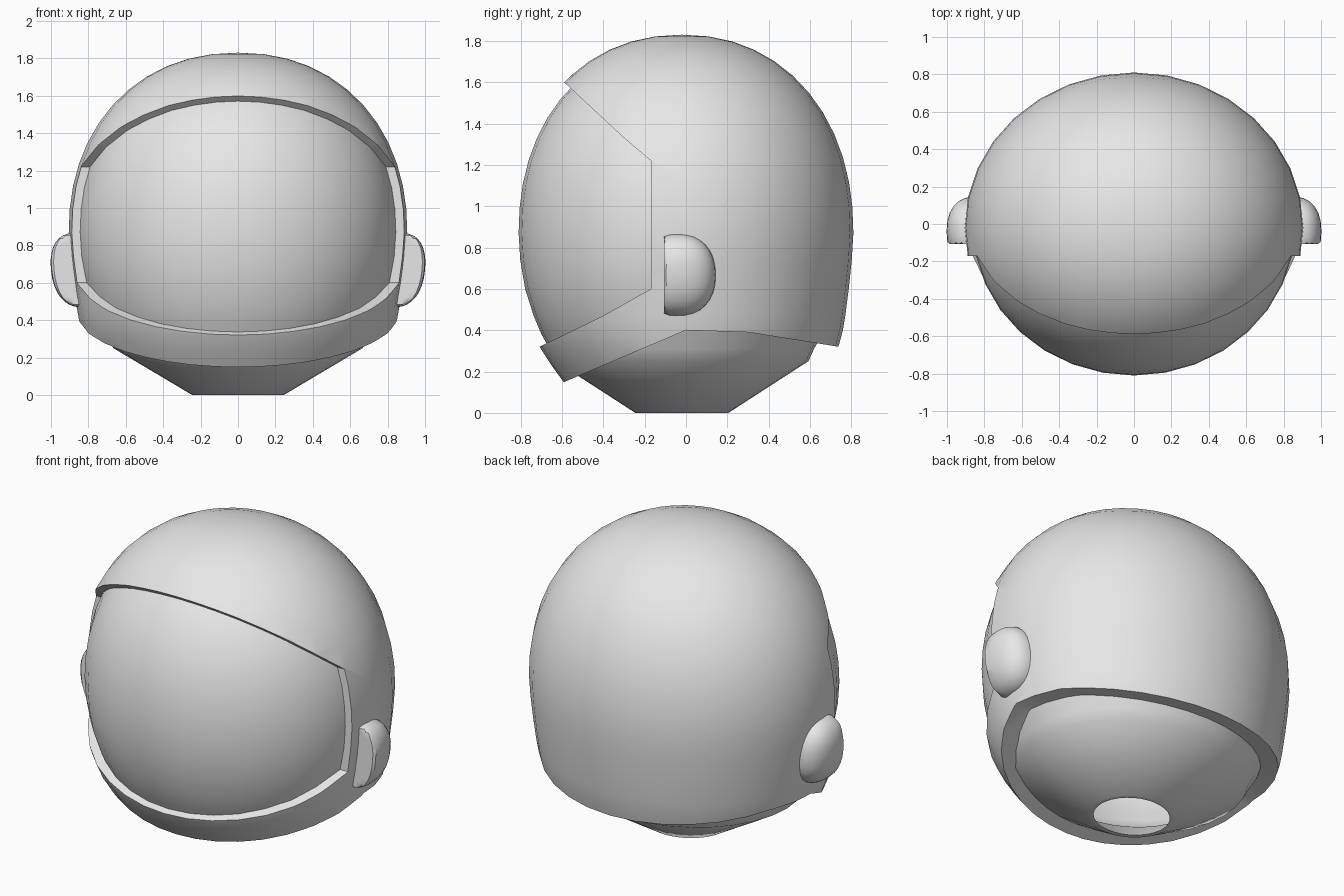
import bpy, bmesh, math

if "Cube" in bpy.data.objects:
    bpy.data.objects.remove(bpy.data.objects["Cube"])

grey = bpy.data.materials.new("light grey")
grey.diffuse_color = (0.8, 0.8, 0.8, 1)
grey.use_nodes = True
grey.node_tree.nodes["Principled BSDF"].inputs["Base Color"].default_value = grey.diffuse_color
SEGMENTS = 32
MID_Z, MID_Y = 0.87, -0.02


def add_object(name, bm):
    bmesh.ops.recalc_face_normals(bm, faces=bm.faces)
    mesh = bpy.data.meshes.new(name)
    bm.to_mesh(mesh)
    bm.free()
    ob = bpy.data.objects.new(name, mesh)
    mesh.materials.append(grey)
    bpy.context.collection.objects.link(ob)
    return ob


def activate(ob):
    bpy.ops.object.select_all(action='DESELECT')
    ob.select_set(True)
    bpy.context.view_layer.objects.active = ob


def dome(name, rx, ry, rise, lower, flare=0.0, closed=True):
    """Elliptical rings: rounded dome above the middle, given profile below."""
    rings = []
    for i in range(11, -1, -1):
        t = math.sin(math.radians(90 * i / 12))
        rings.append((MID_Z + rise * t, (1 - t ** 2.15) ** (1 / 2.15)))
    rings += lower
    bm = bmesh.new()
    loops = []
    for z, f in rings:
        spread = flare * (max(0, MID_Z - z) / 0.55) ** 2
        loop = []
        for k in range(SEGMENTS):
            a = 2 * math.pi * k / SEGMENTS
            s = f * (1 + spread * (1 - max(0, -math.sin(a))))
            loop.append(bm.verts.new((rx * s * math.cos(a), MID_Y + ry * s * math.sin(a), z)))
        loops.append(loop)
    top = bm.verts.new((0, MID_Y, MID_Z + rise))
    for k in range(SEGMENTS):
        n = (k + 1) % SEGMENTS
        bm.faces.new((top, loops[0][k], loops[0][n]))
        for a, b in zip(loops, loops[1:]):
            bm.faces.new((a[k], b[k], b[n], a[n]))
    if closed:
        bm.faces.new(loops[-1])
    return add_object(name, bm)


def side_prism(name, outline):
    """Side outline (y, z) extruded right through the helmet."""
    bm = bmesh.new()
    face = bm.faces.new([bm.verts.new((-1.5, y, z)) for y, z in outline])
    out = bmesh.ops.extrude_face_region(bm, geom=[face])
    bmesh.ops.translate(bm, vec=(3, 0, 0),
                        verts=[v for v in out['geom'] if isinstance(v, bmesh.types.BMVert)])
    ob = add_object(name, bm)
    ob.hide_render = True
    return ob


def cut(ob, cutter):
    mod = ob.modifiers.new("cut", 'BOOLEAN')
    mod.operation = 'DIFFERENCE'
    mod.solver = 'EXACT'
    mod.object = cutter
    activate(ob)
    bpy.ops.object.modifier_apply(modifier=mod.name)
    bpy.data.objects.remove(cutter)


# Inner bubble: visor and tapered neck in one surface
bubble_profile = [(0.74, 0.99), (0.6, 0.96), (0.47, 0.908), (0.38, 0.86),
                  (0.31, 0.81), (0.25, 0.775), (0.125, 0.53), (0.0, 0.285)]
bubble = (0.86, 0.79, 0.92, bubble_profile)
visor = dome("visor_and_neck", *bubble, closed=False)
wall = visor.modifiers.new("wall", 'SOLIDIFY')
wall.thickness = 0.05
wall.offset = -1
activate(visor)
bpy.ops.object.modifier_apply(modifier=wall.name)
for v in visor.data.vertices:   # keep the neck rim level on the ground
    if v.co.z < 0.06:
        v.co.z = 0.0

# Outer shell, hollowed by the bubble, then opened at the face and the neck
shell_profile = [(0.74, 0.985), (0.6, 0.95), (0.47, 0.905), (0.4, 0.875),
                 (0.32, 0.83), (0.23, 0.76), (0.15, 0.69), (0.04, 0.59)]
shell = dome("outer_shell", 0.905, 0.83, 0.96, shell_profile, flare=0.1)
hollow = dome("hollow_cutter", *bubble)
hollow.hide_render = True
cut(shell, hollow)
cut(shell, side_prism("face_cutter", [
    (-0.17, 0.6), (-0.17, 1.22), (-0.3, 1.33), (-0.59, 1.6), (-1.2, 2.17),
    (-1.2, 0.1), (-0.71, 0.32), (-0.4, 0.47)]))
cut(shell, side_prism("neck_cutter", [
    (-1.2, -0.11), (0, 0.4), (0.3, 0.39), (0.74, 0.32), (1.2, 0.25),
    (1.2, -0.5), (-1.2, -0.5)]))

# Ear pods: rounded half shells with a flat front, leaning with the side wall
pods = []
for side, label in ((1, "right"), (-1, "left")):
    bm = bmesh.new()
    bmesh.ops.create_uvsphere(bm, u_segments=24, v_segments=16, radius=1)
    for v in bm.verts:
        x, y, z = (math.copysign(abs(c) ** 0.88, c) for c in v.co)
        z *= 0.198
        v.co = (side * (0.86 + 0.14 * x + 0.1 * z),
                max(-0.107, -0.04 + 0.185 * y), 0.667 + z)
    pods.append(add_object(label + "_ear_pod", bm))

for ob in [visor, shell] + pods:
    activate(ob)
    bpy.ops.object.shade_smooth_by_angle(angle=math.radians(35))
